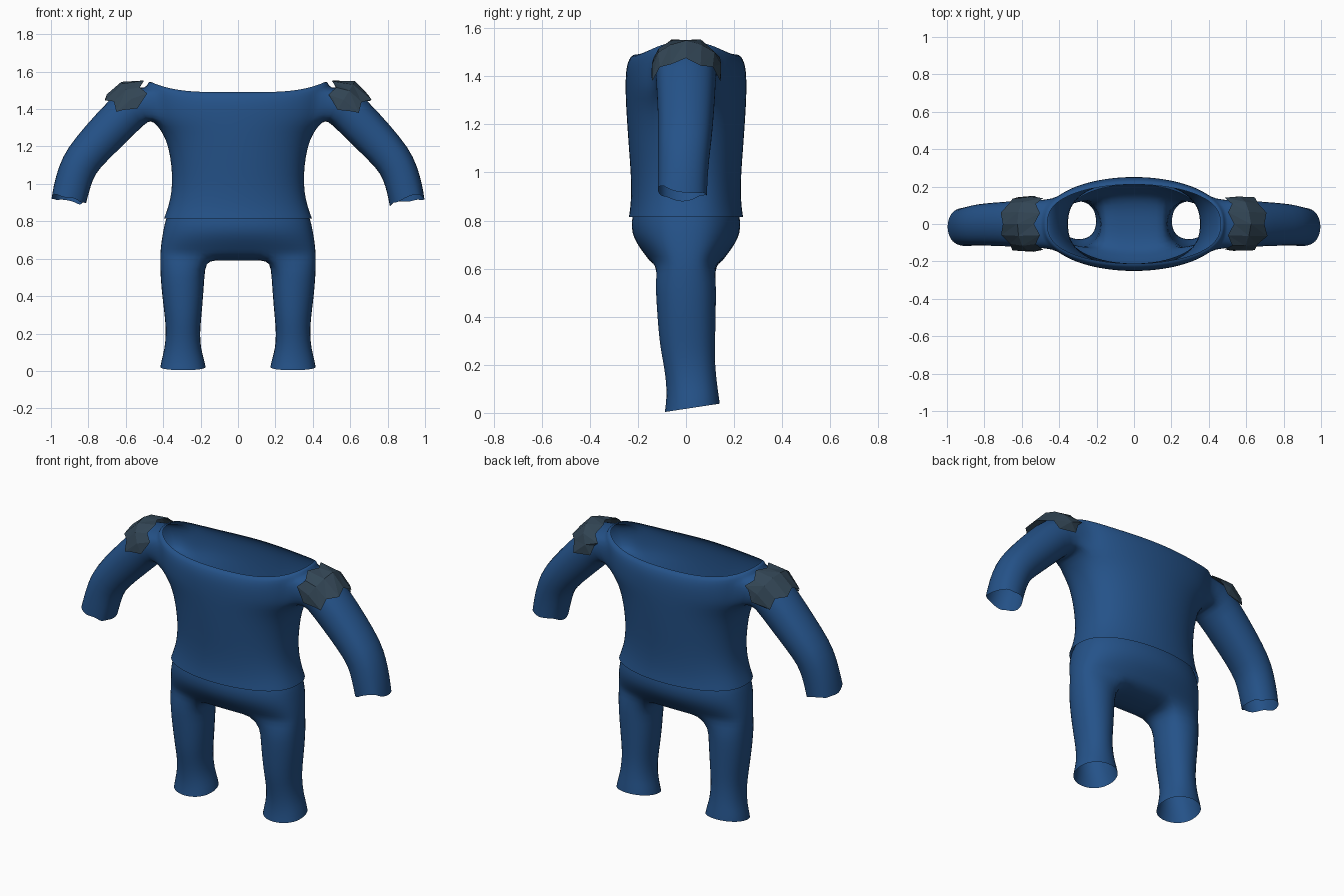
import bpy, bmesh, math, random
from mathutils import Vector

if "Cube" in bpy.data.objects:
    bpy.data.objects.remove(bpy.data.objects["Cube"])


def material(name, rgb):
    m = bpy.data.materials.new(name)
    m.diffuse_color = (*rgb, 1)
    m.use_nodes = True
    m.node_tree.nodes["Principled BSDF"].inputs["Base Color"].default_value = m.diffuse_color
    return m


BLUE = material("cloth blue", (0.018, 0.085, 0.25))
SLATE = material("dark slate", (0.032, 0.06, 0.09))


def finish(bm, name, mat, smooth=True):
    loose = [v for v in bm.verts if not v.link_faces]
    bmesh.ops.delete(bm, geom=loose, context='VERTS')
    bmesh.ops.recalc_face_normals(bm, faces=bm.faces)
    for f in bm.faces:
        f.smooth = smooth
    me = bpy.data.meshes.new(name)
    bm.to_mesh(me)
    bm.free()
    me.materials.append(mat)
    ob = bpy.data.objects.new(name, me)
    bpy.context.collection.objects.link(ob)
    if smooth:
        ob.modifiers.new("soften", 'SUBSURF').levels = 1
        ob.modifiers["soften"].render_levels = 1
    return ob


def body_ring(bm, n, z, rx, ry, e, lift=0):
    """Rounded oval ring; lift raises its left and right ends."""
    ring = []
    for i in range(n):
        t = 2 * math.pi * i / n
        c, s = math.cos(t), math.sin(t)
        y = math.copysign(ry * abs(s) ** e, s) if abs(s) > 1e-6 else 0
        ring.append(bm.verts.new((rx * c, y, z + lift * c ** 4)))
    return ring


def bridge(bm, a, b, skip=lambda i: False):
    n = len(a)
    for i in range(n):
        if not skip(i):
            j = (i + 1) % n
            bm.faces.new((a[i], a[j], b[j], b[i]))


# Shirt body: z, half width, half depth, side lift
bm = bmesh.new()
N = 40
rows = [(0.815, 0.397, 0.238, 0), (0.86, 0.38, 0.231, 0), (0.92, 0.362, 0.228, 0),
        (1.0, 0.352, 0.23, 0), (1.1, 0.356, 0.238, 0), (1.2, 0.373, 0.245, 0),
        (1.28, 0.405, 0.25, 0), (1.335, 0.455, 0.252, 0), (1.38, 0.472, 0.252, 0.01),
        (1.42, 0.48, 0.25, 0.025), (1.455, 0.485, 0.244, 0.05), (1.485, 0.487, 0.23, 0.063),
        (1.49, 0.465, 0.212, 0.055)]
rings = [body_ring(bm, N, z, rx, ry, 0.8, l) for z, rx, ry, l in rows]
LOW, HIGH = 7, 10          # ring range of the armholes


def in_hole(i):
    return i in (0, 1, 2, 37, 38, 39, 17, 18, 19, 20, 21, 22)


for k in range(len(rings) - 1):
    bridge(bm, rings[k], rings[k + 1],
           in_hole if LOW <= k < HIGH else lambda i: False)

# Sleeves grown out of the armholes: x, z, normal x, normal z, normal radius, depth, y centre
SLEEVE = [(0.535, 1.435, 0.50, 0.866, 0.116, 0.13, 0), (0.61, 1.37, 0.70, 0.714, 0.117, 0.128, 0),
          (0.73, 1.245, 0.75, 0.66, 0.112, 0.12, 0), (0.83, 1.135, 0.83, 0.56, 0.105, 0.115, -0.005),
          (0.868, 1.06, 0.93, 0.37, 0.101, 0.11, -0.01), (0.893, 0.97, 0.97, 0.24, 0.1, 0.107, -0.014),
          (0.905, 0.905, 0.98, 0.2, 0.098, 0.106, -0.015)]
rng = random.Random(4)
for side, mid in ((1, 0), (-1, 20)):
    hole = [rings[r][(mid + c) % N] for r in range(LOW, HIGH + 1) for c in range(-3, 4)
            if r in (LOW, HIGH) or abs(c) == 3]
    angle = lambda v: math.atan2((v.co.z - 1.425) * 1.25, v.co.y)
    loop = sorted(hole, key=angle)
    angles = [angle(v) for v in loop]
    for k, (x, z, nx, nz, rn, ry, cy) in enumerate(SLEEVE):
        new = []
        for a in angles:
            p = Vector((x, cy, z)) + Vector((nx, 0, nz)) * rn * math.sin(a)
            p.y += ry * math.cos(a)
            if k == len(SLEEVE) - 1:       # ragged cuff
                p.z += rng.uniform(-0.012, 0.016) + 0.02 * max(0, -math.cos(a))
            new.append(bm.verts.new((p.x * side, p.y, p.z)))
        bridge(bm, loop, new)
        loop = new
finish(bm, "shirt", BLUE)

# Trousers: hips, crotch panel and two legs
bm = bmesh.new()
M = 32
hips = [(0.855, 0.368, 0.212, 0.8), (0.815, 0.388, 0.226, 0.8), (0.75, 0.402, 0.229, 0.8),
        (0.695, 0.411, 0.2, 0.75), (0.65, 0.416, 0.165, 0.68), (0.615, 0.418, 0.14, 0.6)]
prev = None
for z, rx, ry, e in hips:
    ring = body_ring(bm, M, z, rx, ry, e)
    if prev:
        bridge(bm, prev, ring)
    prev = ring
crotch = []
for j in range(5):
    back, front = ring[10 - j], ring[22 + j]
    inner = [bm.verts.new(back.co.lerp(front.co, f) - Vector((0, 0, 0.024)))
             for f in (0.25, 0.5, 0.75)]
    crotch.append([back, *inner, front])
for a, b in zip(crotch, crotch[1:]):
    for k in range(4):
        bm.faces.new((a[k], a[k + 1], b[k + 1], b[k]))

# Leg rings: z, inner x, outer x, front y, back y, hem slope
LEG = [(0.55, 0.172, 0.42, -0.132, 0.13, 0), (0.45, 0.178, 0.414, -0.126, 0.128, 0),
       (0.35, 0.186, 0.402, -0.119, 0.126, 0), (0.27, 0.194, 0.392, -0.11, 0.124, 0),
       (0.2, 0.2, 0.388, -0.096, 0.124, 0), (0.12, 0.195, 0.395, -0.084, 0.132, 0),
       (0.05, 0.176, 0.412, -0.085, 0.14, 0.02), (0.003, 0.168, 0.419, -0.092, 0.144, 0.036)]
for side in (1, -1):
    ids = list(range(26, 32)) + list(range(0, 7)) if side > 0 else range(10, 23)
    verts = [ring[i] for i in ids] + crotch[4 if side > 0 else 0][1:4]
    angle = lambda v: math.atan2(v.co.y * 1.1, v.co.x - 0.29 * side)
    loop = sorted(verts, key=angle)
    angles = [angle(v) for v in loop]
    for z, xi, xo, yf, yb, slope in LEG:
        new = [bm.verts.new((side * (xi + xo) / 2 + (xo - xi) / 2 * math.cos(a),
                             (yf + yb) / 2 + (yb - yf) / 2 * math.sin(a),
                             z + slope * (0.5 + 0.5 * math.sin(a)))) for a in angles]
        bridge(bm, loop, new)
        loop = new
finish(bm, "trousers", BLUE)

# Jagged faceted shoulder patches wrapped over the sleeve tops
PATCH = [(0.50, 1.45, 0.25, 0.97, 0.108, 0.138), (0.55, 1.425, 0.52, 0.854, 0.14, 0.148),
         (0.61, 1.375, 0.70, 0.714, 0.133, 0.14)]
for side, name, drop in ((1, "right_shoulder_patch", 14), (-1, "left_shoulder_patch", 10)):
    rng = random.Random(7 + side)
    bm = bmesh.new()
    grid = []
    for k, (x, z, nx, nz, rn, ry) in enumerate(PATCH):
        row = []
        for j in range(9):
            a = math.radians(-drop + j * (180 + 2 * drop) / 8)
            if j in (0, 8):                # uneven lower edge
                a += math.radians((18 if j == 0 else -18) * (k != 1))
            r = 1 + rng.uniform(-0.02, 0.05)
            shift = (k - 1) * (0.022 if j % 2 else -0.008)   # toothed ends
            p = Vector((x + nz * shift, 0, z - nx * shift))
            p += Vector((nx, 0, nz)) * rn * r * math.sin(a)
            row.append(bm.verts.new((p.x * side, ry * r * math.cos(a), p.z)))
        grid.append(row)
    for a, b in zip(grid, grid[1:]):
        for j in range(8):
            bm.faces.new((a[j], a[j + 1], b[j + 1]))
            bm.faces.new((a[j], b[j + 1], b[j]))
    finish(bm, name, SLATE, smooth=False)
